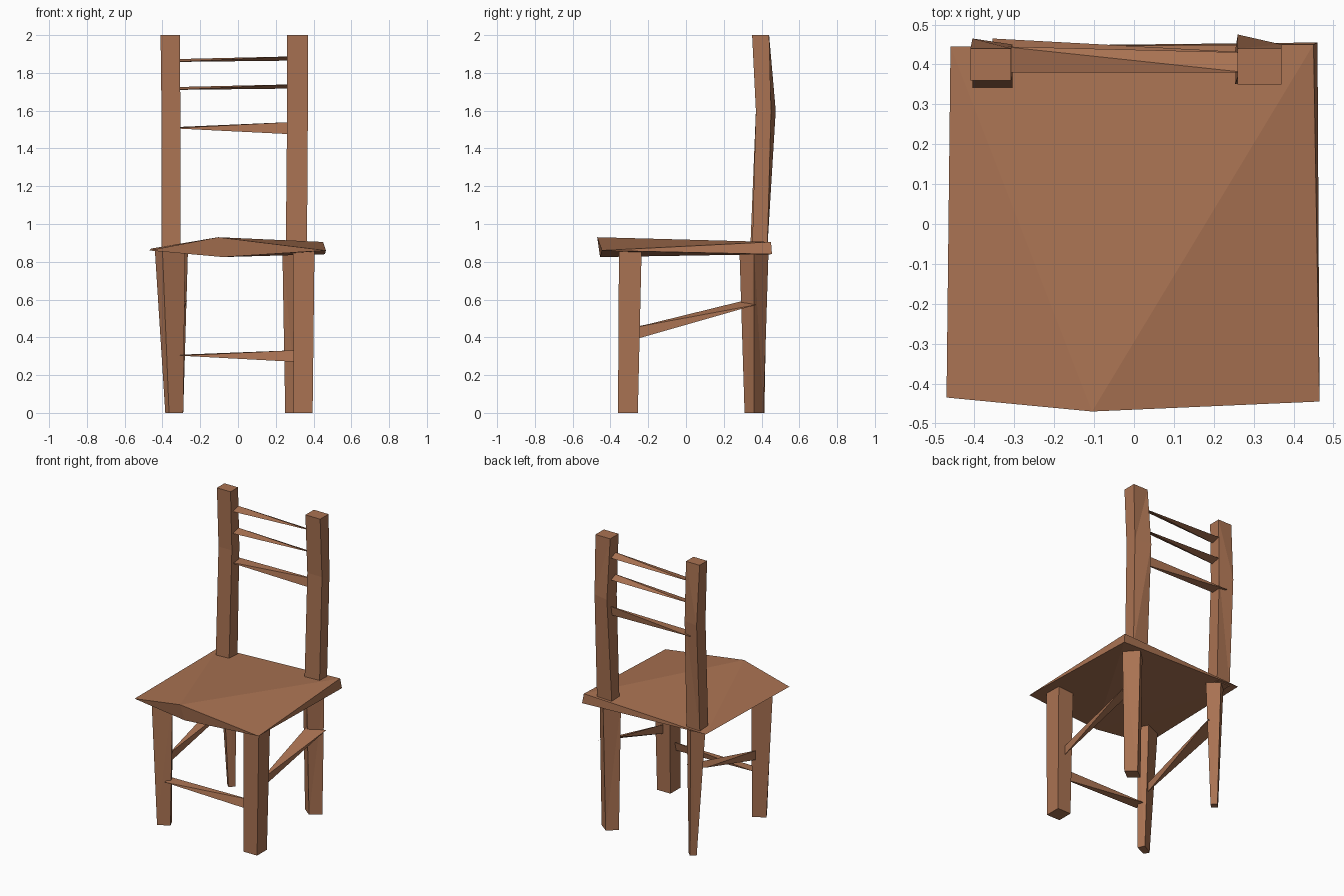
import bpy, bmesh

wood = bpy.data.materials.new("brown_wood")
wood.diffuse_color = (0.40, 0.17, 0.085, 1)


def finish(name, bm):
    bmesh.ops.recalc_face_normals(bm, faces=bm.faces)
    me = bpy.data.meshes.new(name)
    bm.to_mesh(me)
    bm.free()
    me.materials.append(wood)
    ob = bpy.data.objects.new(name, me)
    bpy.context.collection.objects.link(ob)


def hull(name, points):
    """Faceted solid around a few corner points."""
    bm = bmesh.new()
    for p in points:
        bm.verts.new(p)
    bmesh.ops.convex_hull(bm, input=bm.verts[:])
    finish(name, bm)


def loft(name, rings):
    """Four-sided beam through (z, corners) cross-sections."""
    bm = bmesh.new()
    rows = [[bm.verts.new((x, y, z)) for x, y in pts] for z, pts in rings]
    for a, b in zip(rows, rows[1:]):
        for i in range(4):
            j = (i + 1) % 4
            bm.faces.new((a[i], a[j], b[j], b[i]))
    bm.faces.new(rows[0][::-1])
    bm.faces.new(rows[-1])
    bmesh.ops.triangulate(bm, faces=bm.faces[:])
    finish(name, bm)


def box(x0, x1, y0, y1):
    return [(x0, y0), (x1, y0), (x1, y1), (x0, y1)]


def diamond(x, y, rx, ry):
    return [(x - rx, y), (x, y - ry), (x + rx, y), (x, y + ry)]


# Seat: irregular slab that thins to points at three corners
hull("seat", [(-0.47, -0.435, 0.86), (-0.105, -0.47, 0.93), (-0.08, -0.455, 0.825),
              (0.465, -0.445, 0.86), (0.45, 0.45, 0.905), (0.46, 0.455, 0.84),
              (-0.46, 0.445, 0.87)])

# Legs
TOP = 0.86
loft("front_right_leg", [(0, box(0.295, 0.395, -0.36, -0.255)),
                         (TOP, box(0.29, 0.405, -0.355, -0.235))])
loft("front_left_leg", [(0, [(-0.385, -0.31), (-0.365, -0.345), (-0.29, -0.31), (-0.31, -0.265)]),
                        (TOP, [(-0.44, -0.30), (-0.40, -0.355), (-0.28, -0.30), (-0.32, -0.24)])])
loft("back_right_leg", [(0, diamond(0.315, 0.36, 0.065, 0.05)),
                        (TOP, diamond(0.315, 0.36, 0.08, 0.077))])
loft("back_left_leg", [(0, diamond(-0.32, 0.385, 0.03, 0.03)),
                       (TOP, diamond(-0.335, 0.37, 0.07, 0.06))])

# Back posts, bowed backwards in the middle
loft("left_back_post", [(0.86, box(-0.405, -0.305, 0.34, 0.43)),
                        (1.6, [(-0.405, 0.37), (-0.305, 0.37), (-0.305, 0.45), (-0.405, 0.465)]),
                        (2.0, box(-0.41, -0.308, 0.36, 0.44))])
loft("right_back_post", [(0.86, box(0.253, 0.365, 0.35, 0.43)),
                         (1.6, [(0.26, 0.37), (0.37, 0.37), (0.37, 0.45), (0.26, 0.475)]),
                         (2.0, box(0.26, 0.37, 0.35, 0.44))])

# Back rails: wedges with a flat left end and an upright right end
for name, z in (("upper_back_rail", 1.868), ("middle_back_rail", 1.72)):
    hull(name, [(-0.33, 0.38, z - 0.01), (-0.33, 0.445, z + 0.005),
                (0.28, 0.38, z + 0.019), (0.28, 0.43, z - 0.003)])
hull("lower_back_rail", [(-0.355, 0.385, 1.507), (-0.355, 0.465, 1.512),
                         (0.29, 0.42, 1.475), (0.29, 0.43, 1.54)])

# Leg stretchers: the same wedge idea
hull("front_stretcher", [(-0.31, -0.345, 0.303), (-0.31, -0.27, 0.308),
                         (0.31, -0.315, 0.27), (0.31, -0.30, 0.332)])
hull("right_stretcher", [(0.345, -0.26, 0.392), (0.345, -0.26, 0.455),
                         (0.30, 0.31, 0.595), (0.40, 0.37, 0.572)])
hull("left_stretcher", [(-0.335, -0.27, 0.392), (-0.335, -0.27, 0.455),
                        (-0.27, 0.39, 0.595), (-0.38, 0.33, 0.58)])
